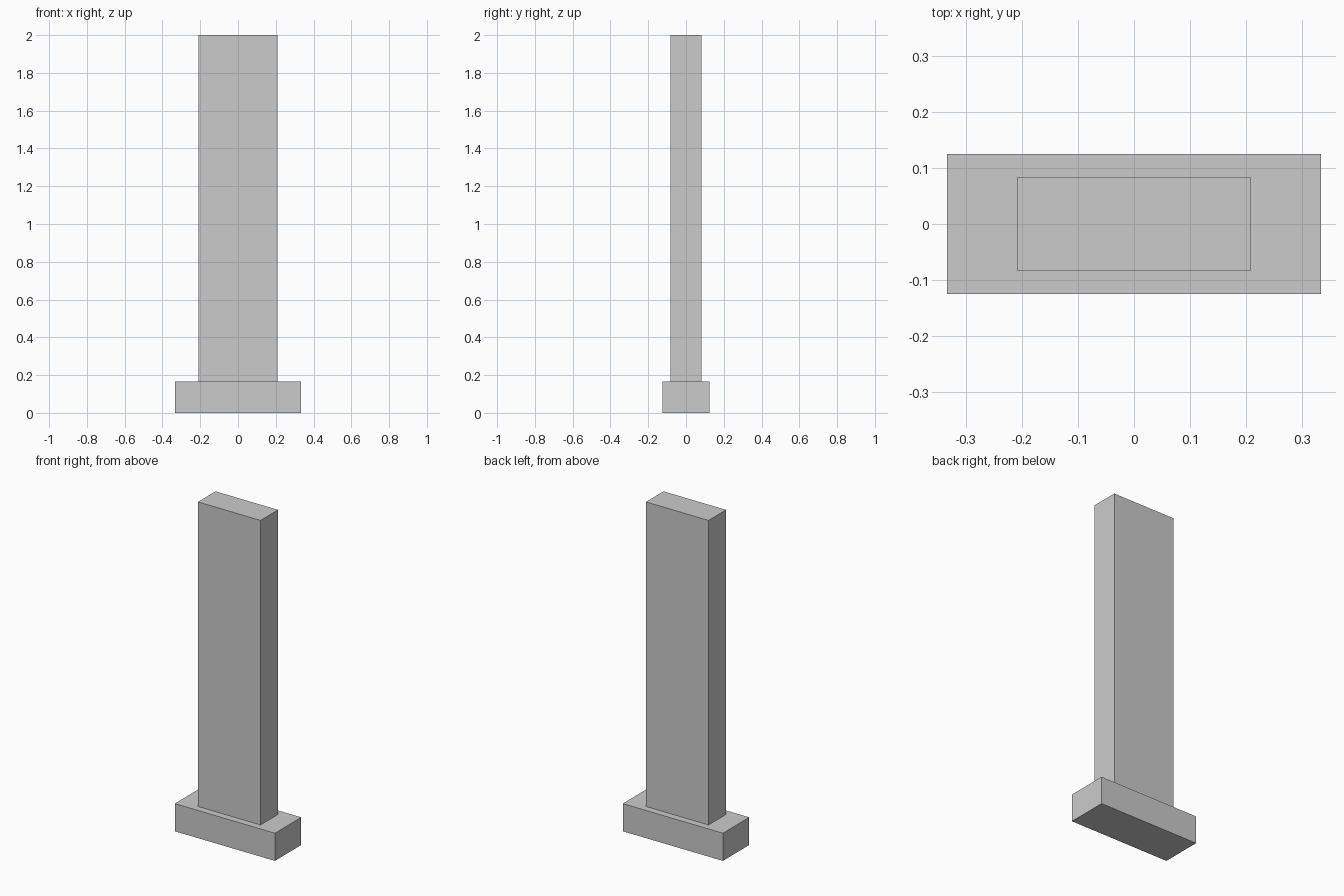
import bpy
import bmesh
from mathutils import Matrix, Vector

if "Cube" in bpy.data.objects:
    bpy.data.objects.remove(bpy.data.objects["Cube"])


def box(name, width, depth, bottom, top):
    """Box centred on the z axis, between two heights."""
    bm = bmesh.new()
    place = Matrix.Translation(Vector((0, 0, (bottom + top) / 2)))
    size = Matrix.Diagonal((width, depth, top - bottom, 1))
    bmesh.ops.create_cube(bm, size=1, matrix=place @ size)
    mesh = bpy.data.meshes.new(name)
    bm.to_mesh(mesh)
    bm.free()
    obj = bpy.data.objects.new(name, mesh)
    bpy.context.collection.objects.link(obj)
    return obj


BASE_TOP = 0.1667

# Low plinth
box("base", 0.6667, 0.25, 0, BASE_TOP)

# Tall upright slab standing on the plinth
box("slab", 0.4167, 0.1667, BASE_TOP, 2)
